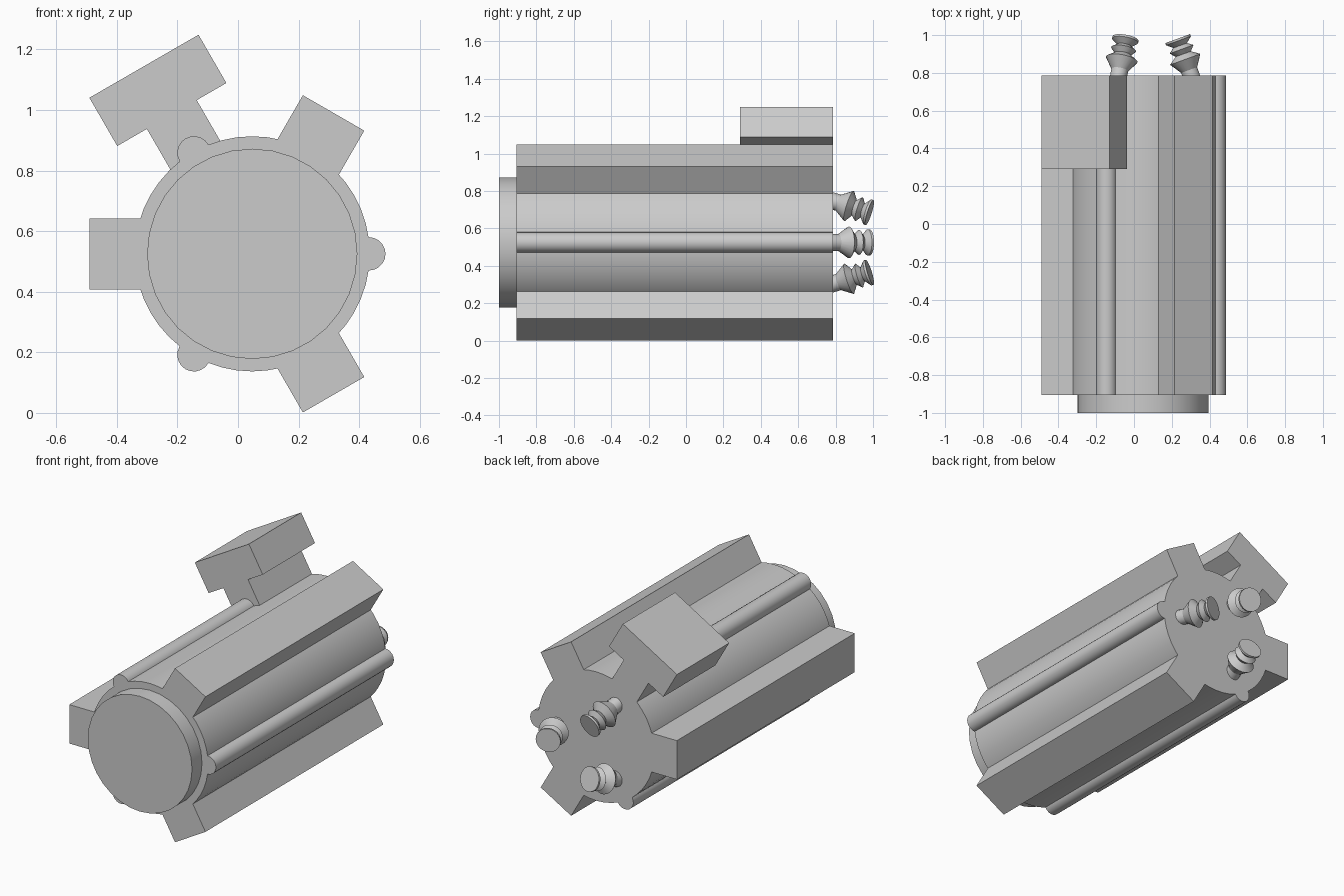
import bpy, bmesh, math
from mathutils import Matrix, Vector

cube = bpy.data.objects.get("Cube")
if cube:
    bpy.data.objects.remove(cube, do_unlink=True)

CX, CZ = 0.047, 0.525          # long axis of the housing
FRONT, BACK = -0.905, 0.787    # ends of the housing

grey = bpy.data.materials.new("plain grey")
grey.use_nodes = True
grey.diffuse_color = (0.6, 0.6, 0.6, 1)
grey.node_tree.nodes["Principled BSDF"].inputs["Base Color"].default_value = (0.6, 0.6, 0.6, 1)


def finish(name, bm, smooth_angle=30):
    bmesh.ops.recalc_face_normals(bm, faces=bm.faces)
    mesh = bpy.data.meshes.new(name)
    bm.to_mesh(mesh)
    bm.free()
    mesh.materials.append(grey)
    obj = bpy.data.objects.new(name, mesh)
    bpy.context.collection.objects.link(obj)
    bpy.ops.object.select_all(action='DESELECT')
    obj.select_set(True)
    bpy.context.view_layer.objects.active = obj
    bpy.ops.object.shade_smooth_by_angle(angle=math.radians(smooth_angle))
    return obj


def prism(name, outline, y0, y1, degrees=0):
    """Extrude an outline of (outward, sideways) points along y, turned about the axis."""
    a = math.radians(degrees)
    bm = bmesh.new()
    verts = [bm.verts.new((CX + r * math.cos(a) + s * math.sin(a), y0,
                           CZ + r * math.sin(a) - s * math.cos(a))) for r, s in outline]
    face = bm.faces.new(verts)
    new = bmesh.ops.extrude_face_region(bm, geom=[face], use_keep_orig=True)["geom"]
    bmesh.ops.translate(bm, vec=(0, y1 - y0, 0),
                        verts=[v for v in new if isinstance(v, bmesh.types.BMVert)])
    return finish(name, bm)


def circle(radius, sides, out=0):
    return [(out + radius * math.cos(2 * math.pi * i / sides),
             radius * math.sin(2 * math.pi * i / sides)) for i in range(sides)]


def bar(inner, outer, half):
    return [(inner, -half), (outer, -half), (outer, half), (inner, half)]


def screw(name, degrees):
    """Ribbed plug turned from a profile, leaning towards the axis."""
    profile = [(-0.04, 0.045), (0.03, 0.045), (0.09, 0.085), (0.12, 0.043),
               (0.147, 0.067), (0.168, 0.038), (0.195, 0.07), (0.207, 0.07)]
    sides = 24
    bm = bmesh.new()
    rings = [[bm.verts.new((r * math.cos(2 * math.pi * i / sides),
                            r * math.sin(2 * math.pi * i / sides), h))
              for i in range(sides)] for h, r in profile]
    for low, high in zip(rings, rings[1:]):
        for i in range(sides):
            j = (i + 1) % sides
            bm.faces.new((low[i], low[j], high[j], high[i]))
    bm.faces.new(rings[0])
    bm.faces.new(rings[-1])
    a, lean = math.radians(degrees), math.radians(20)
    out = Vector((math.cos(a), 0, math.sin(a)))
    axis = Vector((0, math.cos(lean), 0)) - out * math.sin(lean)
    base = Vector((CX, BACK, CZ)) + out * 0.255
    turn = axis.to_track_quat('Z', 'Y').to_matrix().to_4x4()
    bm.transform(Matrix.Translation(base) @ turn)
    finish(name, bm)


# Round housing with a raised front cap
prism("housing", circle(0.388, 48), FRONT, BACK)
prism("front_cap", circle(0.347, 32), -1.0, FRONT + 0.02)

# Three broad fins, with a slim ridge and a screw between each pair
for n in range(3):
    turn = 120 * n
    prism(f"fin_{n + 1}", bar(0.3, 0.537, 0.117), FRONT, BACK, turn + 60)
    prism(f"ridge_{n + 1}", circle(0.055, 20, 0.385), FRONT, BACK, turn)
    screw(f"screw_{n + 1}", turn)

# T-shaped mount over the upper right ridge
half_t = [(0.3, 0.095), (0.531, 0.095), (0.531, 0.208), (0.715, 0.208)]
outline = half_t + [(r, -s) for r, s in reversed(half_t)]
prism("mount", outline, 0.29, BACK, 120)
